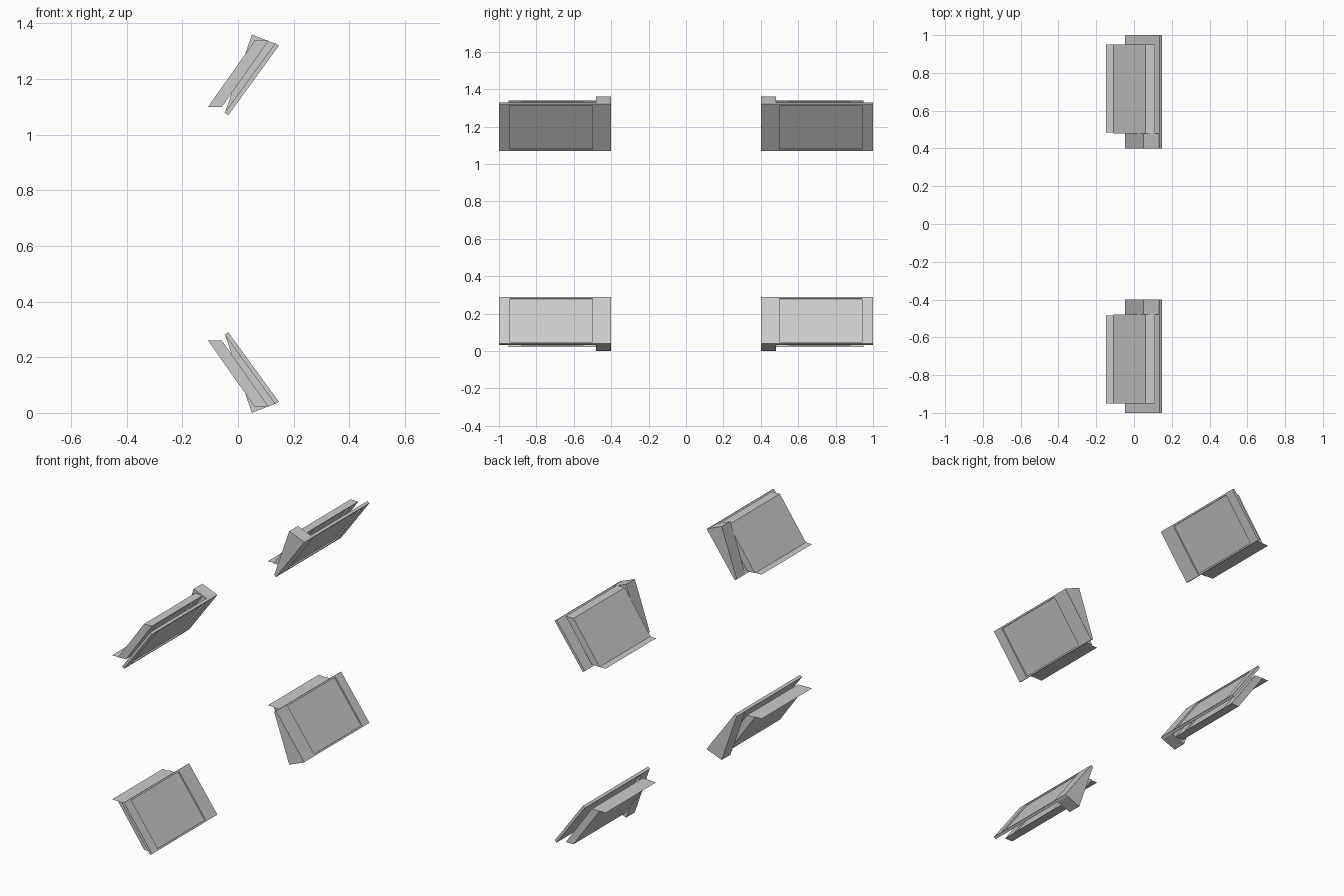
import bpy, bmesh
from mathutils import Vector

if "Cube" in bpy.data.objects:
    bpy.data.objects.remove(bpy.data.objects["Cube"])

# Mirror centre: the four pods are copies across y = 0 and z = 0.68
centre = bpy.data.objects.new("mirror_centre", None)
centre.location = (0, 0, 0.68)
centre.hide_render = True
bpy.context.collection.objects.link(centre)


def finish(name, bm):
    mesh = bpy.data.meshes.new(name)
    bm.to_mesh(mesh)
    bm.free()
    ob = bpy.data.objects.new(name, mesh)
    bpy.context.collection.objects.link(ob)
    mod = ob.modifiers.new("four_copies", 'MIRROR')
    mod.use_axis = (False, True, True)
    mod.mirror_object = centre
    mod.use_mirror_merge = False
    return ob


def prism(profile, y0, y1):
    """Extrude an x-z profile along y."""
    bm = bmesh.new()
    face = bm.faces.new([bm.verts.new((x, y0, z)) for x, z in profile])
    ext = bmesh.ops.extrude_face_region(bm, geom=[face])
    verts = [g for g in ext["geom"] if isinstance(g, bmesh.types.BMVert)]
    bmesh.ops.translate(bm, verts=verts, vec=(0, y1 - y0, 0))
    bmesh.ops.recalc_face_normals(bm, faces=bm.faces)
    return bm


def recess(bm, margin, y0, y1, depth):
    """Sink a panel into the large face that looks towards +x +z."""
    bm.normal_update()
    face = max(bm.faces, key=lambda f: f.normal.dot(Vector((0.81, 0, 0.58))))
    bmesh.ops.inset_region(bm, faces=[face], thickness=margin)
    mid = face.calc_center_median().y
    for v in face.verts:
        v.co.y = y0 if v.co.y < mid else y1
    normal = face.normal.copy()
    new = bmesh.ops.extrude_discrete_faces(bm, faces=[face])["faces"][0]
    bmesh.ops.translate(bm, verts=new.verts, vec=-normal * depth)


# Thin outer plate with recessed panel
bm = prism([(-0.035, 0.29), (0.147, 0.04), (0.134, 0.031), (-0.048, 0.281)], -1, -0.4)
recess(bm, 0.014, -0.94, -0.5, 0.008)
finish("outer_plate", bm)

# Slanted backing slab with recessed inner face
bm = prism([(-0.108, 0.26), (-0.058, 0.26), (0.11, 0.022), (0.06, 0.022)], -0.95, -0.48)
recess(bm, 0.012, -0.88, -0.55, 0.008)
finish("backing_slab", bm)

# Wedge bracket on the inner end
finish("wedge_bracket", prism(
    [(-0.046, 0.279), (0.05, 0.0), (0.139, 0.035)], -0.48, -0.4))

# Paper-thin flap along the slab edge
bm = bmesh.new()
bm.faces.new([bm.verts.new(c) for c in (
    (-0.147, -0.95, 0.26), (-0.108, -0.95, 0.26),
    (-0.108, -0.485, 0.26), (-0.147, -0.485, 0.26))])
finish("edge_flap", bm)
